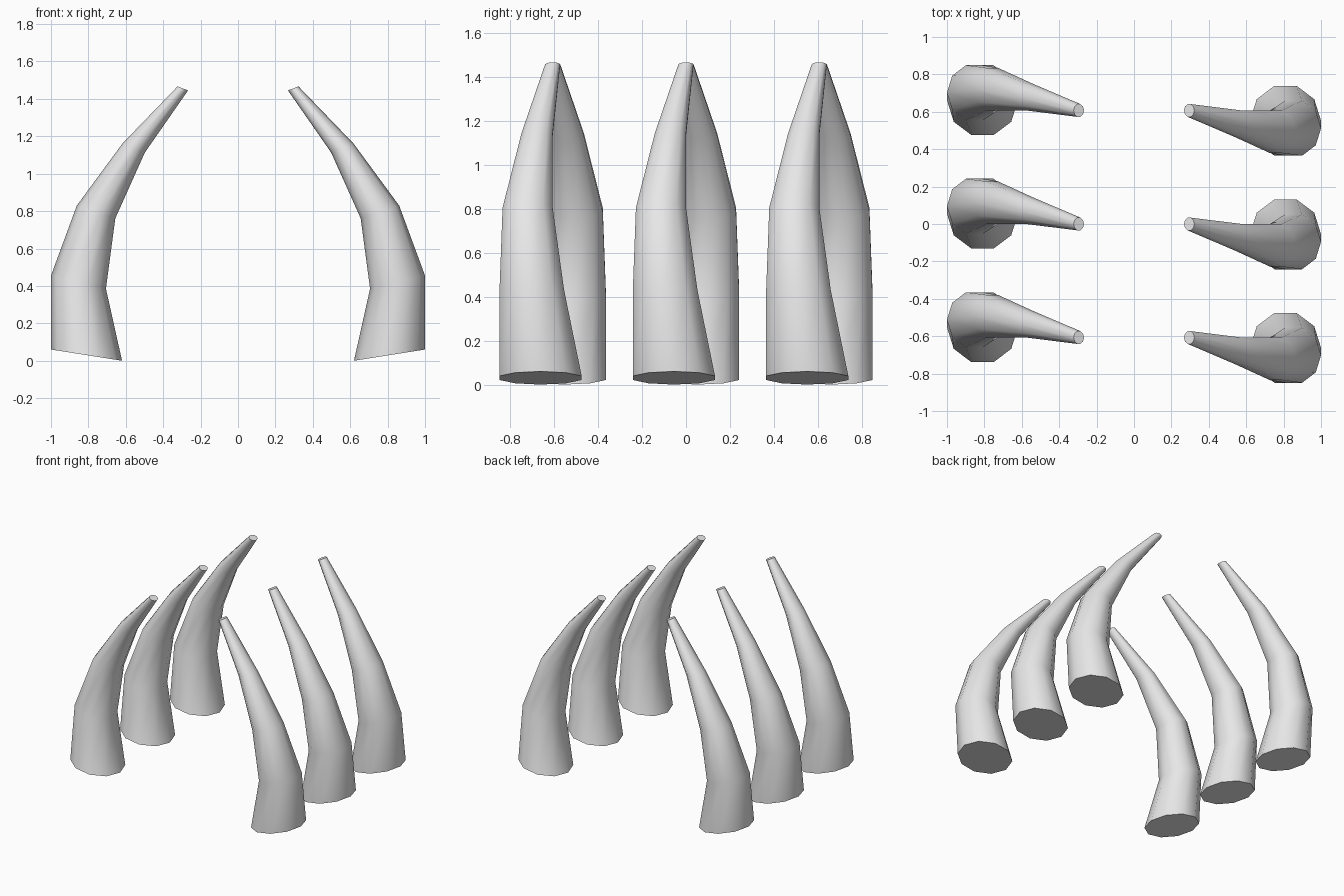
import bpy, bmesh, math

if "Cube" in bpy.data.objects:
    bpy.data.objects.remove(bpy.data.objects["Cube"])

mat = bpy.data.materials.new("pale grey")
mat.diffuse_color = (0.8, 0.8, 0.8, 1)
mat.use_nodes = True
mat.node_tree.nodes["Principled BSDF"].inputs["Base Color"].default_value = mat.diffuse_color

SIDES = 10
# ring: centre x, y, z, half width x, half depth y, rise of the outer edge
RINGS = [
    (-0.810, 0.055, 0.030, 0.190, 0.187, 0.030),
    (-0.853, 0.095, 0.420, 0.147, 0.147, 0.035),
    (-0.759, 0.114, 0.795, 0.103, 0.114, 0.034),
    (-0.558, 0.071, 1.137, 0.060, 0.071, 0.024),
    (-0.295, 0.000, 1.456, 0.028, 0.034, 0.011),
]


def spike(name, y, angle):
    """Curved tapering spike lofted through tilted ten-sided rings."""
    bm = bmesh.new()
    loops = []
    for cx, cy, cz, hx, hy, rise in RINGS:
        loop = []
        for i in range(SIDES):
            a = 2 * math.pi * i / SIDES
            c, s = math.cos(a), math.sin(a) / math.sin(math.radians(72))
            loop.append(bm.verts.new((cx + hx * c, cy + hy * s, cz - rise * c)))
        loops.append(loop)
    for lo, hi in zip(loops, loops[1:]):
        for i in range(SIDES):
            j = (i + 1) % SIDES
            bm.faces.new((lo[i], lo[j], hi[j], hi[i]))
    # flat base and tip
    bm.faces.new(loops[0][::-1])
    bm.faces.new(loops[-1])
    mesh = bpy.data.meshes.new(name)
    bm.to_mesh(mesh)
    bm.free()
    mesh.materials.append(mat)
    ob = bpy.data.objects.new(name, mesh)
    bpy.context.collection.objects.link(ob)
    ob.location.y = y
    ob.rotation_euler.z = angle
    bpy.ops.object.select_all(action='DESELECT')
    ob.select_set(True)
    bpy.context.view_layer.objects.active = ob
    bpy.ops.object.shade_smooth_by_angle(angle=math.radians(50))


# two facing rows of three; the right row is the left one turned half round
for n, y in enumerate((-0.607, 0, 0.607), 1):
    spike(f"left_spike_{n}", y, 0)
    spike(f"right_spike_{n}", y, math.pi)
